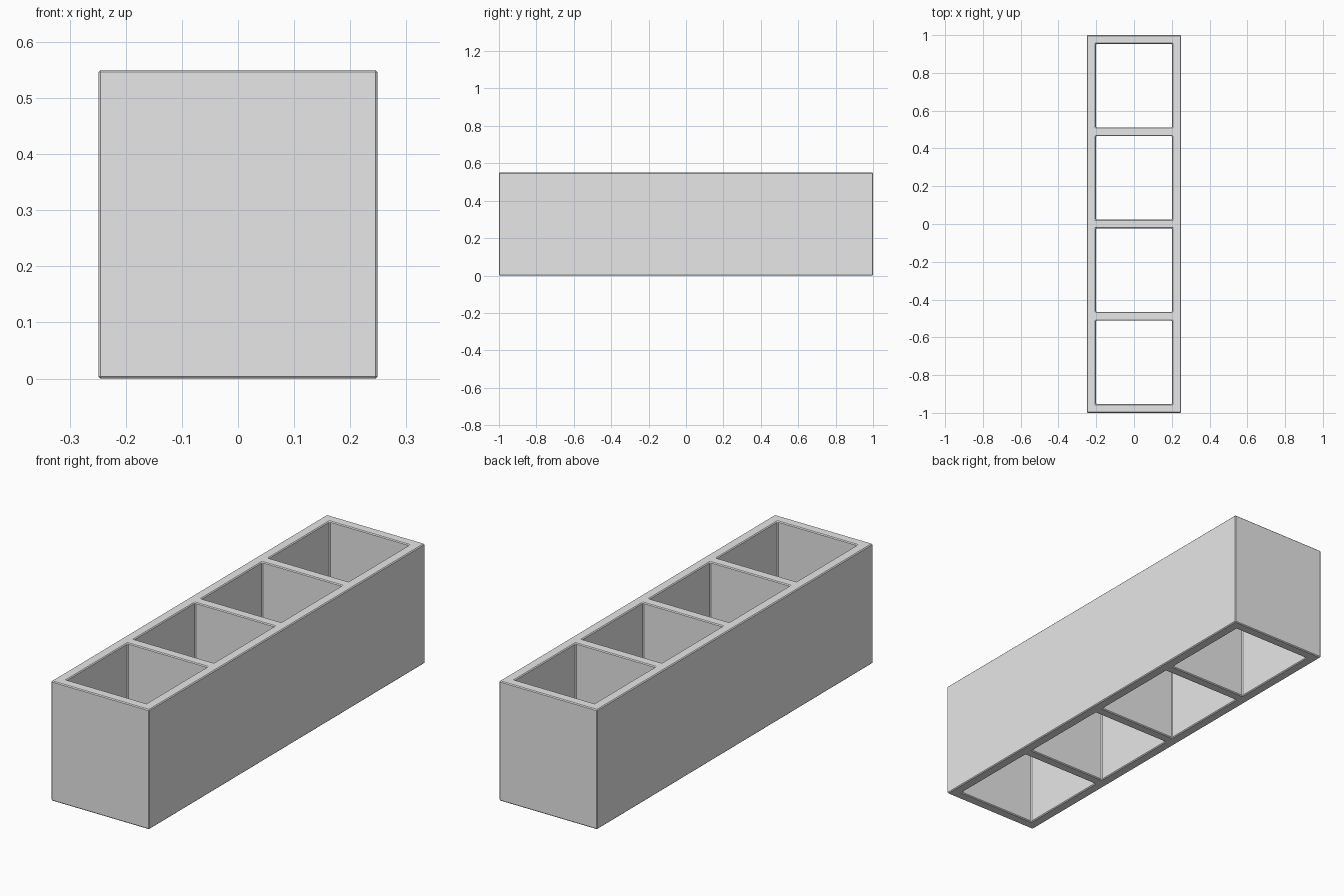
import bpy
import bmesh

HALF_WIDTH = 0.249
HALF_LENGTH = 1.0
HEIGHT = 0.55
WALL = 0.047
CELLS = 4

cube = bpy.data.objects.get("Cube")
if cube:
    bpy.data.objects.remove(cube, do_unlink=True)

# Concrete colour
concrete = bpy.data.materials.new("concrete_grey")
concrete.use_nodes = True
grey = (0.8, 0.8, 0.8, 1)
concrete.diffuse_color = grey
concrete.node_tree.nodes["Principled BSDF"].inputs["Base Color"].default_value = grey

# Plan grid: wall lines across the width and along the length
xs = [-HALF_WIDTH, WALL - HALF_WIDTH, HALF_WIDTH - WALL, HALF_WIDTH]
pitch = (2 * HALF_LENGTH - WALL) / CELLS
ys = []
for i in range(CELLS + 1):
    start = -HALF_LENGTH + i * pitch
    ys += [start, start + WALL]

# Fill every plan square except the open cells, then raise the walls
bm = bmesh.new()
grid = [[bm.verts.new((x, y, 0)) for y in ys] for x in xs]
for i in range(len(xs) - 1):
    for j in range(len(ys) - 1):
        if i == 1 and j % 2 == 1:
            continue
        bm.faces.new((grid[i][j], grid[i + 1][j], grid[i + 1][j + 1], grid[i][j + 1]))
raised = bmesh.ops.extrude_face_region(bm, geom=bm.faces[:], use_keep_orig=True)
top = [g for g in raised["geom"] if isinstance(g, bmesh.types.BMVert)]
bmesh.ops.translate(bm, verts=top, vec=(0, 0, HEIGHT))
bmesh.ops.recalc_face_normals(bm, faces=bm.faces[:])

mesh = bpy.data.meshes.new("hollow_block")
bm.to_mesh(mesh)
bm.free()
mesh.materials.append(concrete)
block = bpy.data.objects.new("hollow_block", mesh)
bpy.context.collection.objects.link(block)

# Slightly softened edges
bevel = block.modifiers.new("soft_edges", "BEVEL")
bevel.width = 0.004
bevel.segments = 1
bevel.limit_method = "ANGLE"
